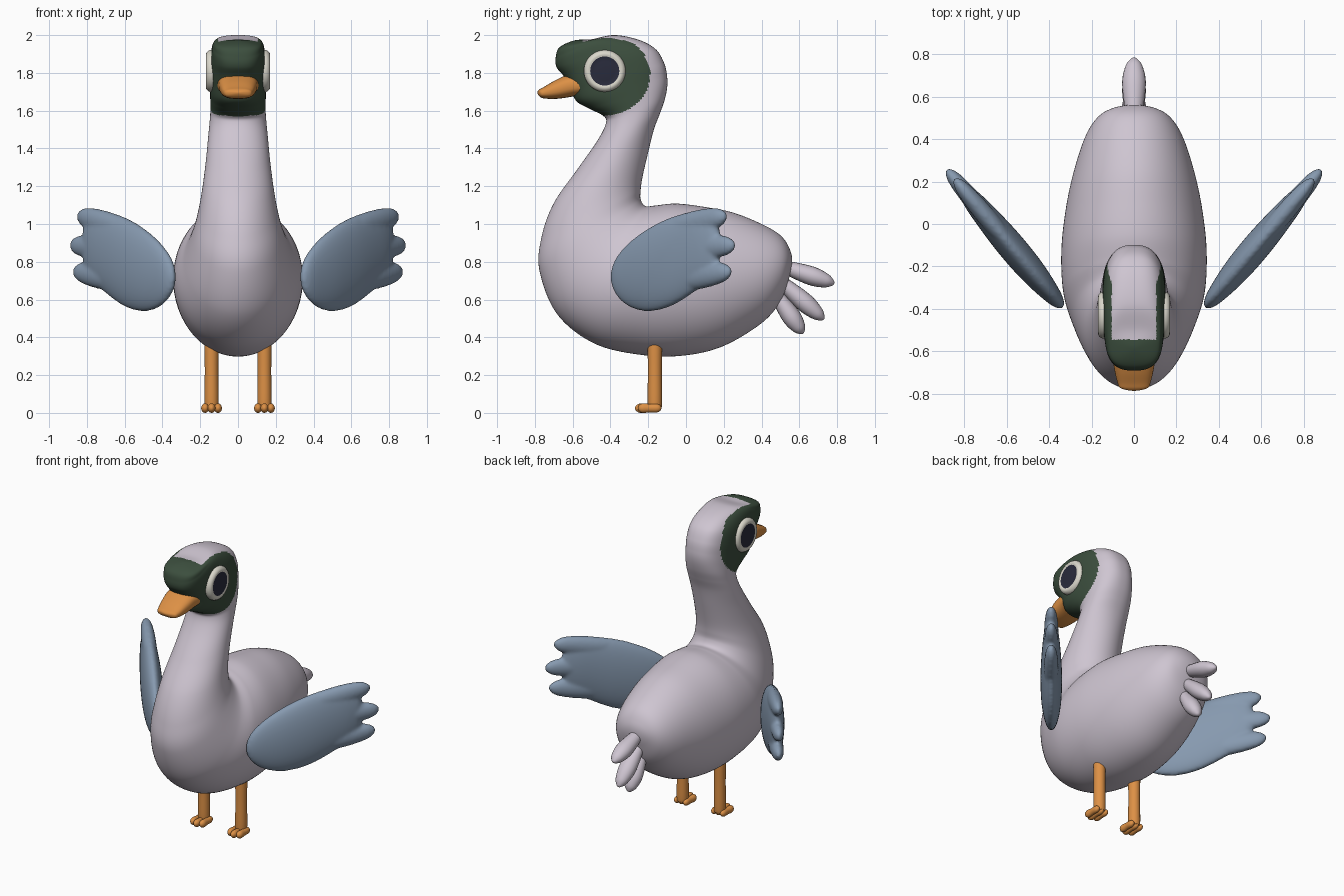
import bpy, bmesh, math
from mathutils import Matrix, Vector


def material(name, rgb):
    m = bpy.data.materials.new(name)
    m.diffuse_color = (*rgb, 1)
    return m


LILAC = material("pale_lilac", (0.62, 0.56, 0.64))
GREEN = material("dark_green", (0.045, 0.077, 0.048))
BLUE = material("slate_blue", (0.24, 0.32, 0.43))
ORANGE = material("orange", (0.72, 0.28, 0.06))
WHITE = material("eye_white", (0.70, 0.68, 0.60))
NAVY = material("pupil_navy", (0.022, 0.024, 0.045))


def spline(p0, p1, p2, p3, t):
    return [0.5 * (2 * b + (c - a) * t + (2 * a - 5 * b + 4 * c - d) * t * t
                   + (3 * b - a - 3 * c + d) * t ** 3)
            for a, b, c, d in zip(p0, p1, p2, p3)]


def spow(v, e):
    return math.copysign(abs(v) ** e, v)


def loft(bm, secs, n=32, m=5, cx=0.0):
    """Skin rings (y1, z1, y2, z2, half width, squareness); first and last are poles."""
    def flip(s):
        return (s[2], s[3], s[0], s[1], -s[4], s[5])
    ext = [flip(secs[1])] + list(secs) + [flip(secs[-2])]
    rows = [spline(*ext[i:i + 4], j / m) for i in range(len(secs) - 1) for j in range(m)][1:]

    def pole(s):
        return bm.verts.new((cx, s[0], s[1]))
    rings = []
    for y1, z1, y2, z2, w, e in rows:
        ring = []
        for k in range(n):
            a = 2 * math.pi * k / n
            c, s = spow(math.cos(a), 2 / e), spow(math.sin(a), 2 / e)
            ring.append(bm.verts.new((cx + w * s, (y1 + y2) / 2 + c * (y1 - y2) / 2,
                                      (z1 + z2) / 2 + c * (z1 - z2) / 2)))
        rings.append(ring)
    start, end = pole(secs[0]), pole(secs[-1])
    for k in range(n):
        q = (k + 1) % n
        bm.faces.new((start, rings[0][q], rings[0][k]))
        bm.faces.new((end, rings[-1][k], rings[-1][q]))
        for r0, r1 in zip(rings, rings[1:]):
            bm.faces.new((r0[k], r0[q], r1[q], r1[k]))


def feather(bm, p, q, r, w, shape, cx=0.0, m=5, n=20):
    """Rounded bar from p to q in the side plane; shape lists (position, radius factor)."""
    p, q = Vector(p), Vector(q)
    d = (q - p).normalized()
    side = Vector((-d.y, d.x))
    secs = [(*p, *p, 0, 2)]
    for t, f in shape:
        c = p.lerp(q, t)
        secs.append((*(c + side * r * f), *(c - side * r * f), w * f, 2))
    loft(bm, secs + [(*q, *q, 0, 2)], n, m, cx)


def finish(name, bm, mats, mirror=False, blend=False):
    bmesh.ops.recalc_face_normals(bm, faces=bm.faces)
    for f in bm.faces:
        f.smooth = True
    me = bpy.data.meshes.new(name)
    bm.to_mesh(me)
    bm.free()
    for m in mats:
        me.materials.append(m)
    ob = bpy.data.objects.new(name, me)
    bpy.context.collection.objects.link(ob)
    if blend:
        r = ob.modifiers.new("blend", 'REMESH')
        r.mode, r.voxel_size, r.use_smooth_shade = 'VOXEL', 0.011, True
        s = ob.modifiers.new("soften", 'SMOOTH')
        s.factor, s.iterations = 0.5, 5
    if mirror:
        ob.modifiers.new("mirror", 'MIRROR')
    return ob


# Body, neck and head: one skin from rump to forehead
BODY = [
    (0.562, 0.80, 0.562, 0.80, 0, 2), (0.548, 0.87, 0.545, 0.71, 0.10, 2),
    (0.50, 0.94, 0.50, 0.59, 0.175, 2), (0.40, 1.00, 0.40, 0.475, 0.235, 2),
    (0.25, 1.06, 0.20, 0.355, 0.29, 2), (0.10, 1.09, 0.00, 0.305, 0.325, 2),
    (-0.05, 1.108, -0.22, 0.305, 0.343, 2), (-0.16, 1.098, -0.48, 0.365, 0.333, 2),
    (-0.215, 1.095, -0.68, 0.52, 0.285, 2), (-0.24, 1.13, -0.775, 0.75, 0.24, 2),
    (-0.24, 1.18, -0.765, 0.93, 0.212, 2), (-0.23, 1.25, -0.70, 1.11, 0.19, 2),
    (-0.20, 1.38, -0.575, 1.29, 0.17, 2), (-0.17, 1.50, -0.47, 1.44, 0.157, 2.1),
    (-0.14, 1.58, -0.425, 1.53, 0.149, 2.2), (-0.115, 1.65, -0.435, 1.57, 0.146, 2.3),
    (-0.10, 1.72, -0.51, 1.61, 0.147, 2.4), (-0.10, 1.78, -0.58, 1.65, 0.149, 2.5),
    (-0.115, 1.85, -0.61, 1.715, 0.150, 2.6), (-0.16, 1.925, -0.645, 1.78, 0.148, 2.7),
    (-0.25, 1.975, -0.685, 1.83, 0.142, 2.7), (-0.38, 2.00, -0.69, 1.88, 0.132, 2.7),
    (-0.50, 1.978, -0.67, 1.935, 0.105, 2.7), (-0.59, 1.972, -0.59, 1.972, 0, 2.7)]
bm = bmesh.new()
loft(bm, BODY, 96, 14)
# Dark face mask, leaving a pale crown stripe
for f in bm.faces:
    x, y, z = f.calc_center_median()
    crown = abs(x) < 0.105 and y > -0.545 and z > 1.85
    mask = z > 1.57 and (y < -0.43 or ((y + 0.43) / 0.24) ** 2 + ((z - 1.79) / 0.215) ** 2 < 1)
    f.material_index = int(mask and not crown)
finish("body_neck_head", bm, [LILAC, GREEN])

# Beak
bm = bmesh.new()
loft(bm, [(-0.50, 1.735, -0.50, 1.735, 0, 2.6), (-0.53, 1.785, -0.53, 1.69, 0.10, 2.6),
          (-0.62, 1.79, -0.60, 1.675, 0.103, 2.6), (-0.69, 1.762, -0.68, 1.663, 0.093, 2.6),
          (-0.75, 1.727, -0.745, 1.664, 0.078, 2.6), (-0.777, 1.712, -0.772, 1.672, 0.062, 2.6),
          (-0.787, 1.694, -0.787, 1.694, 0, 2.6)], 32, 5)
finish("beak", bm, [ORANGE])

# Eyes: raised ring with a dark pupil disc
PROFILE = [(0.104, 0.10), (0.111, 0.135), (0.110, 0.150), (0.104, 0.161), (0.095, 0.168),
           (0.084, 0.170), (0.077, 0.166), (0.05, 0.169), (0.025, 0.1705)]
bm = bmesh.new()
N = 48
rings = [[bm.verts.new((x, -0.43 + r * math.cos(2 * math.pi * k / N),
                        1.81 + r * math.sin(2 * math.pi * k / N))) for k in range(N)]
         for r, x in PROFILE]
for i, (r0, r1) in enumerate(zip(rings, rings[1:])):
    for k in range(N):
        f = bm.faces.new((r0[k], r0[(k + 1) % N], r1[(k + 1) % N], r1[k]))
        f.material_index = int(i >= 6)
bm.faces.new(rings[-1]).material_index = 1
finish("eyes", bm, [WHITE, NAVY], mirror=True)

# Wings: lens-shaped palm with three finger feathers, swung outwards
bm = bmesh.new()
EDGE = [(-0.37, 0.63, 0.815, 0.03), (-0.30, 0.563, 0.90, 0.05), (-0.20, 0.537, 0.975, 0.064),
        (-0.08, 0.565, 1.035, 0.066), (0.05, 0.645, 1.07, 0.056), (0.12, 0.70, 1.06, 0.045),
        (0.16, 0.76, 1.02, 0.03)]
loft(bm, [(-0.395, 0.72, -0.395, 0.72, 0, 2)] + [(y, hi, y, lo, w, 2) for y, lo, hi, w in EDGE]
     + [(0.18, 0.89, 0.18, 0.89, 0, 2)], 40, 6)
FINGER = [(0.06, 0.5), (0.3, 0.95), (0.6, 1.0), (0.85, 0.8), (0.96, 0.45)]
for p, q in (((-0.14, 0.95), (0.215, 1.05)), ((-0.10, 0.86), (0.26, 0.89)),
             ((-0.10, 0.69), (0.24, 0.755))):
    feather(bm, p, q, 0.066, 0.044, FINGER)
swing = Matrix(((0.77, 0.84, 0, 0.34 + 0.84 * 0.39), (-0.64, 1, 0, 0), (0, 0, 1, 0), (0, 0, 0, 1)))
bmesh.ops.transform(bm, matrix=swing, verts=bm.verts)
finish("wings", bm, [BLUE], mirror=True, blend=True)

# Tail feathers
bm = bmesh.new()
TAIL = [(0.05, 0.35), (0.3, 0.75), (0.65, 1.0), (0.87, 0.75), (0.97, 0.35)]
for p, q in (((0.44, 0.80), (0.785, 0.685)), ((0.44, 0.75), (0.73, 0.495)),
             ((0.44, 0.68), (0.62, 0.42))):
    feather(bm, p, q, 0.05, 0.056, TAIL)
finish("tail_feathers", bm, [LILAC])

# Legs with three-toed feet
bm = bmesh.new()
BAR = [(0.04, 0.75), (0.1, 1.0), (0.5, 0.97), (0.9, 1.0), (0.96, 0.75)]
feather(bm, (-0.165, 0.005), (-0.165, 0.44), 0.038, 0.037, BAR, 0.14)
for dx, tip in ((-0.034, -0.255), (0, -0.27), (0.034, -0.255)):
    feather(bm, (-0.13, 0.025), (tip, 0.025), 0.025, 0.021,
            [(0.06, 0.6), (0.2, 0.9), (0.5, 0.9), (0.8, 1.0), (0.95, 0.6)], 0.14 + dx, n=16)
finish("legs_and_feet", bm, [ORANGE], mirror=True)
